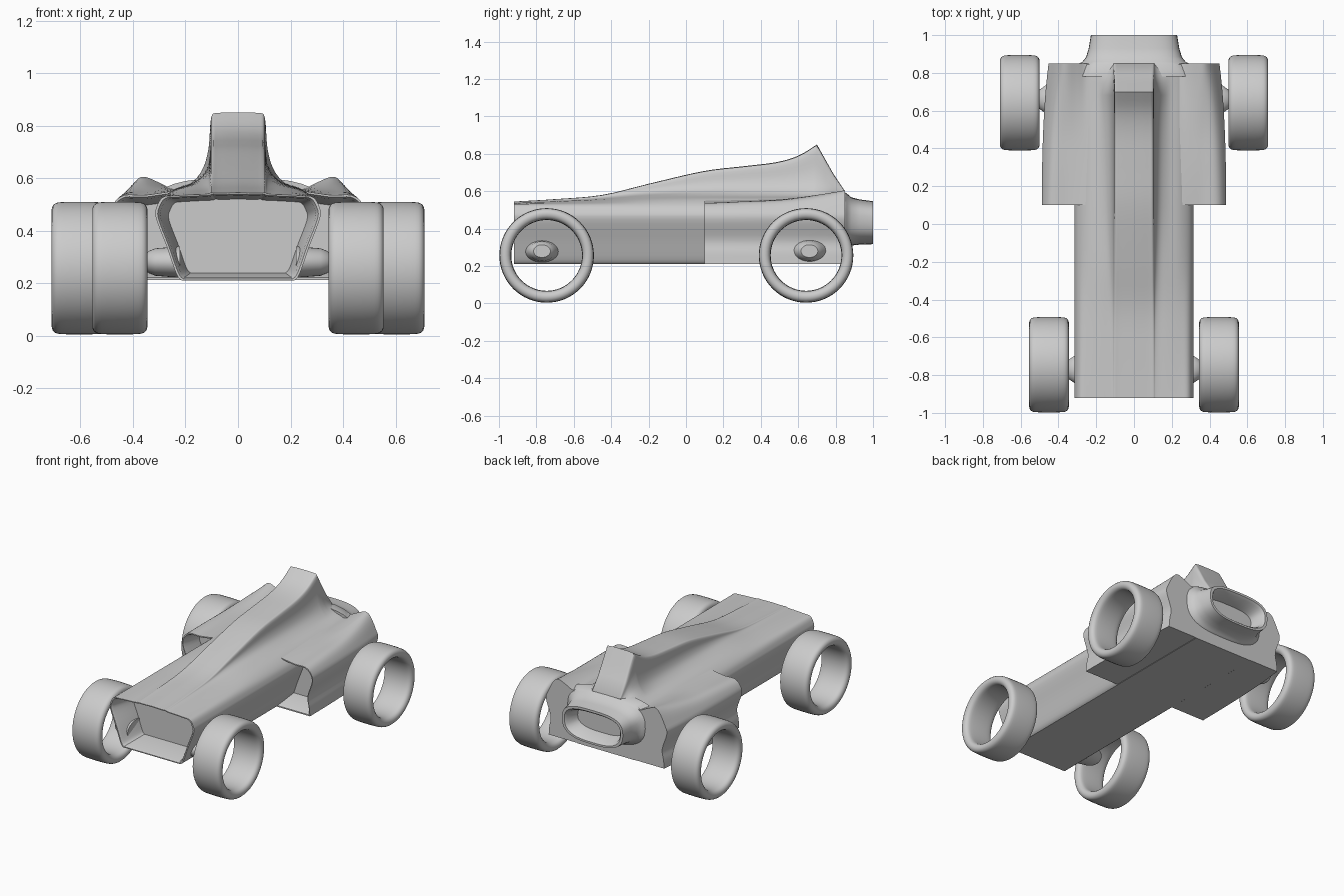
import bpy, bmesh, math

if "Cube" in bpy.data.objects:
    bpy.data.objects.remove(bpy.data.objects["Cube"])


def spline(pts, n=4, closed=False):
    """Catmull-Rom curve through tuples of any size."""
    out, m = [], len(pts)
    get = (lambda i: pts[i % m]) if closed else (lambda i: pts[max(0, min(m - 1, i))])
    for i in range(m if closed else m - 1):
        a, b, c, d = (get(i + k) for k in (-1, 0, 1, 2))
        for s in range(n):
            t = s / n
            out.append(tuple(.5 * (2 * q + (r - p) * t + (2 * p - 5 * q + 4 * r - s_) * t * t
                                   + (3 * q - p - 3 * r + s_) * t ** 3)
                             for p, q, r, s_ in zip(a, b, c, d)))
    return out if closed else out + [pts[-1]]


def loft(name, rings, wrap=False, angle=35):
    bm = bmesh.new()
    vs = [[bm.verts.new(p) for p in r] for r in rings]
    n = len(vs[0])
    for i in range(len(vs) if wrap else len(vs) - 1):
        a, b = vs[i], vs[(i + 1) % len(vs)]
        for j in range(n):
            k = (j + 1) % n
            bm.faces.new((a[j], a[k], b[k], b[j]))
    if not wrap:
        bm.faces.new(vs[0])
        bm.faces.new(vs[-1])
    bmesh.ops.recalc_face_normals(bm, faces=bm.faces)
    me = bpy.data.meshes.new(name)
    bm.to_mesh(me)
    bm.free()
    ob = bpy.data.objects.new(name, me)
    bpy.context.collection.objects.link(ob)
    bpy.ops.object.select_all(action='DESELECT')
    ob.select_set(True)
    bpy.context.view_layer.objects.active = ob
    bpy.ops.object.shade_smooth_by_angle(angle=math.radians(angle))
    return ob


def inset(ring, sx, sz, cx, cz, y):
    return [(cx + (p[0] - cx) * sx, y, cz + (p[2] - cz) * sz) for p in ring]


def mirror(ob):
    other = ob.copy()
    other.data = ob.data.copy()
    other.data.transform(((-1, 0, 0, 0), (0, 1, 0, 0), (0, 0, 1, 0), (0, 0, 0, 1)))
    other.data.flip_normals()
    other.name = ob.name.replace("left", "right")
    bpy.context.collection.objects.link(other)


# Main body with tall centre spine and hollow nose
def body_ring(y, zc, zs):
    h = zc - zs
    half = spline([(0, zc), (.075, zc - .002), (.102, zc - .07 * h), (.112, zs + .5 * h),
                   (.135, zs + .2 * h), (.18, zs), (.24, zs * .6 + .211), (.285, .528),
                   (.308, .495), (.313, .45), (.272, .34), (.235, .235), (.215, .21)])
    return [(x, y, z) for x, z in half] + [(-x, y, z) for x, z in half[:0:-1]]


stations = spline([(-.92, .545, .537), (-.7, .558, .545), (-.45, .58, .555), (-.2, .64, .572),
                   (.09, .707, .578), (.3, .733, .578), (.48, .755, .578), (.6, .79, .578),
                   (.70, .85, .58)])
stations += [(.745, .77, .58), (.79, .69, .58), (.85, .60, .575)]
rings = [body_ring(*s) for s in stations]
nose = rings[0]
loft("body", [inset(nose, .84, .84, 0, .39, -.74), inset(nose, .94, .93, 0, .385, -.905),
              inset(nose, .97, .965, 0, .385, -.92)] + rings)


# Side pods with rear humps and front intakes
def pod_ring(y, w, valley, hump):
    top = spline([(.19, valley + .005), (.25, valley), (.30, (valley + hump) / 2), (.36, hump),
                  (w - .055, hump * .65 + .187), (w - .015, .505), (w, .45), (w - .035, .34),
                  (w - .025, .27), (w - .02, .212)])
    return [(x, y, z) for x, z in top + [(.19, .212)]]


pods = [pod_ring(*s) for s in spline([(.10, .488, .55, .535), (.3, .486, .553, .545),
                                      (.5, .48, .556, .555), (.7, .468, .558, .58),
                                      (.85, .452, .56, .605)])]
front = pods[0]
mirror(loft("pod_left", [inset(front, .8, .75, .37, .38, .25), inset(front, .9, .9, .37, .38, .115),
                         inset(front, .95, .95, .37, .38, .10)] + pods))


# Flared hollow tail duct
def duct_ring(y, rx, z0, z1):
    out = []
    for i in range(40):
        c, s = math.cos(i * math.pi / 20), math.sin(i * math.pi / 20)
        z = (z0 + z1) / 2 + (z1 - z0) / 2 * math.copysign(abs(s) ** .65, s)
        out.append((rx * math.copysign(abs(c) ** .65, c) * (1 + .1 * min(s, 0)), y, z))
    return out


loft("tail_duct", [duct_ring(*s) for s in [
    (.78, .34, .27, .60), (.845, .30, .285, .598), (.86, .272, .298, .588), (.885, .253, .31, .567),
    (.93, .24, .315, .556), (1.0, .228, .317, .547), (1.0, .21, .33, .532),
    (.985, .198, .342, .52), (.90, .18, .36, .50)]])

# Hollow tyres
tyre = spline([(-.105, .222), (-.092, .246), (-.05, .252), (.05, .252), (.092, .246), (.105, .222),
               (.092, .197), (.05, .19), (-.05, .19), (-.092, .197)], 3, True)
# Axle stubs reach from the body to the inner wheel face
for name, x, y, root, sy in (("front", .45, -.745, .22, -.77), ("rear", .605, .642, .42, .66)):
    turns = [i * math.tau / 64 for i in range(64)]
    mirror(loft(name + "_wheel_left",
                [[(x + d, y + r * math.cos(t), .257 + r * math.sin(t)) for d, r in tyre]
                 for t in turns], True))
    tip = x - .1
    steps = ((root, .095, .06), (tip - .035, .072, .052), (tip - .01, .055, .042), (tip, .045, .034))
    mirror(loft(name + "_axle_left",
                [[(sx, sy + a * math.cos(t), .28 + b * math.sin(t)) for t in turns[::2]]
                 for sx, a, b in steps]))
